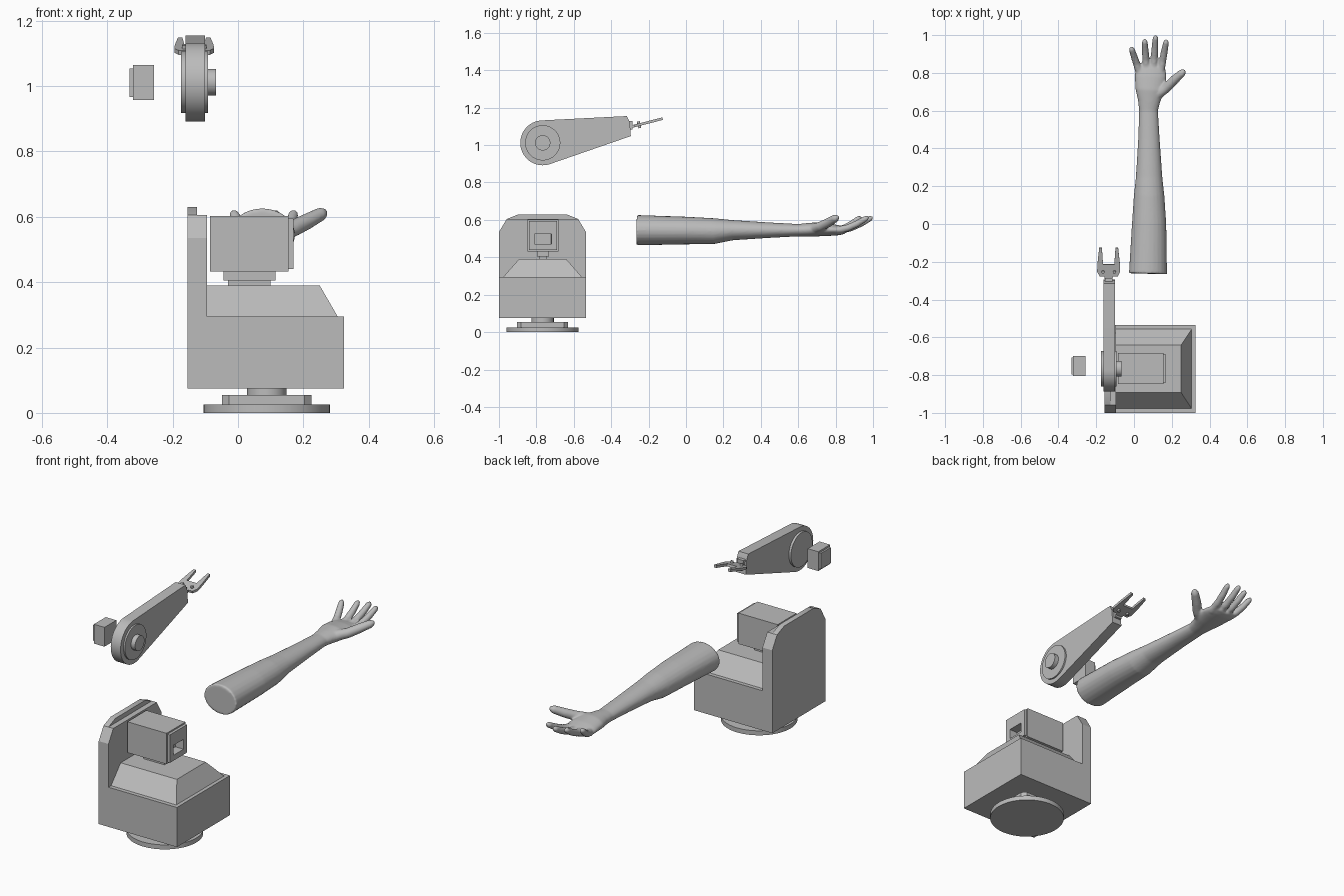
import bpy, bmesh
from math import radians, sin, cos, tau
from mathutils import Vector

cube = bpy.data.objects.get("Cube")
if cube:
    bpy.data.objects.remove(cube, do_unlink=True)

grey = bpy.data.materials.new("plain_grey")
grey.use_nodes = True
grey.diffuse_color = (0.5, 0.5, 0.5, 1)
grey.node_tree.nodes["Principled BSDF"].inputs["Base Color"].default_value = (0.5, 0.5, 0.5, 1)


def finish(name, bm):
    bmesh.ops.recalc_face_normals(bm, faces=bm.faces)
    mesh = bpy.data.meshes.new(name)
    bm.to_mesh(mesh)
    bm.free()
    mesh.materials.append(grey)
    mesh.shade_smooth()
    mesh.set_sharp_from_angle(angle=radians(30))
    obj = bpy.data.objects.new(name, mesh)
    bpy.context.collection.objects.link(obj)
    return obj


def skin(bm, rings):
    """Join closed rings of points with quads and cap both ends."""
    loops = [[bm.verts.new(p) for p in ring] for ring in rings]
    n = len(loops[0])
    for a, b in zip(loops, loops[1:]):
        for i in range(n):
            j = (i + 1) % n
            bm.faces.new((a[i], a[j], b[j], b[i]))
    bm.faces.new(loops[0][::-1])
    bm.faces.new(loops[-1])


def prism(name, pts, axis, a, b):
    """Extrude a 2D outline along an axis from a to b."""
    place = {"x": lambda p, d: (d, p[0], p[1]), "z": lambda p, d: (p[0], p[1], d)}[axis]
    bm = bmesh.new()
    skin(bm, [[place(p, d) for p in pts] for d in (a, b)])
    return finish(name, bm)


def rect(x0, x1, y0, y1):
    return [(x0, y0), (x1, y0), (x1, y1), (x0, y1)]


def box(name, x, y, z):
    return prism(name, rect(*x, *y), "z", *z)


def circle(cx, cy, r, n=48, start=0, sweep=360):
    steps = n if sweep == 360 else n - 1
    angles = [radians(start + sweep * i / steps) for i in range(n)]
    return [(cx + r * cos(t), cy + r * sin(t)) for t in angles]


def tube(bm, path, n=24):
    """Loft ellipses along a path of (centre, half width, half height)."""
    rings = []
    for i, (c, rw, rh) in enumerate(path):
        t = Vector(path[min(i + 1, len(path) - 1)][0]) - Vector(path[max(i - 1, 0)][0])
        u = t.cross(Vector((0, 0, 1))).normalized()
        v = u.cross(t).normalized()
        rings.append([Vector(c) + u * rw * cos(tau * k / n) + v * rh * sin(tau * k / n)
                      for k in range(n)])
    skin(bm, rings)


# Turntable and housing
AX, AY = 0.088, -0.767
prism("turntable_disc", circle(AX, AY, 0.193, 64), "z", 0, 0.025)
h, c = 0.137, 0.115
prism("turntable_hub", [(AX + sx * a, AY + sy * b) for sx, sy, a, b in (
    (1, -1, c, h), (1, -1, h, c), (1, 1, h, c), (1, 1, c, h),
    (-1, 1, c, h), (-1, 1, h, c), (-1, -1, h, c), (-1, -1, c, h))], "z", 0.025, 0.055)
prism("turntable_spindle", circle(AX, AY, 0.06), "z", 0.055, 0.076)
box("housing", (-0.155, 0.325), (-1, -0.535), (0.075, 0.295))

bm = bmesh.new()
skin(bm, [[(x, y, 0.295) for x, y in rect(-0.1, 0.305, -0.977, -0.557)],
          [(x, y, 0.39) for x, y in rect(-0.1, 0.25, -0.893, -0.64)]])
finish("housing_sloped_top", bm)

# Upright wall, with a lower inner layer
low = [(-1, 0.29), (-0.535, 0.29), (-0.535, 0.535), (-0.577, 0.605)]
prism("wall_outer", low + [(-0.64, 0.63), (-0.895, 0.63), (-0.958, 0.605), (-1, 0.535)],
      "x", -0.155, -0.125)
prism("wall_inner", low + [(-0.958, 0.605), (-1, 0.535)], "x", -0.125, -0.095)

# Shoulder motor: pocketed core with casing plates
bm = bmesh.new()
skin(bm, [[(x, y, z) for x, y in rect(-0.08, 0.17, -0.84, -0.69)] for z in (0.44, 0.595)])
bmesh.ops.recalc_face_normals(bm, faces=bm.faces)
end = max(bm.faces, key=lambda f: f.calc_center_median().x)
bmesh.ops.inset_individual(bm, faces=[end], thickness=0.02)
for v in end.verts:
    v.co.y = -0.81 if v.co.y < AY else -0.72
    v.co.z = 0.47 if v.co.z < 0.51 else 0.525
bmesh.ops.inset_individual(bm, faces=[end], thickness=0.001, depth=-0.05)
finish("motor_core", bm)
for name, z in (("bottom", (0.432, 0.447)), ("top", (0.59, 0.603))):
    box("motor_casing_" + name, (-0.085, 0.155), (-0.848, -0.682), z)
for name, y in (("front", (-0.848, -0.833)), ("back", (-0.697, -0.682))):
    box("motor_casing_" + name, (-0.085, 0.155), y, (0.445, 0.592))
box("motor_foot", (-0.045, 0.115), (-0.797, -0.733), (0.405, 0.434))
box("motor_foot_base", (-0.03, 0.1), (-0.787, -0.743), (0.388, 0.407))

# Machine arm link with joint discs
JY, JZ = -0.766, 1.012
prism("arm_link", circle(JY, JZ, 0.12, 40, 93, 196)
      + [(-0.295, 1.048), (-0.3, 1.12), (-0.316, 1.155)], "x", -0.161, -0.101)
prism("joint_disc", circle(JY, JZ, 0.094, 64), "x", -0.174, -0.092)
prism("joint_boss", circle(JY, JZ, 0.041), "x", -0.094, -0.067)

# Gripper, laid out flat and then tilted up
GRIP = Vector((-0.134, -0.285, 1.1))
box("gripper_wrist", (-0.154, -0.114), (-0.312, -0.285), (1.082, 1.128))
half = [(0.02, -0.015), (0.022, 0.01), (0.048, 0.01), (0.061, 0.035), (0.059, 0.08),
        (0.05, 0.165), (0.036, 0.165), (0.03, 0.075)]
parts = [prism("gripper_claw", half + [(-x, y) for x, y in reversed(half)], "z", -0.007, 0.007)]
for side, s in (("left", 1), ("right", -1)):
    parts.append(prism("gripper_pin_" + side, circle(s * 0.03, 0.035, 0.008, 16), "z", -0.018, 0.018))
for part in parts:
    part.location = GRIP
    part.rotation_euler.x = radians(14.5)

# Detached elbow motor
box("small_motor_body", (-0.322, -0.257), (-0.804, -0.70), (0.957, 1.064))
box("small_motor_end", (-0.332, -0.322), (-0.796, -0.708), (0.967, 1.054))

# Human forearm and palm
bm = bmesh.new()
tube(bm, [((cx, y, cz), rw, rh) for y, cx, cz, rw, rh in (
    (-0.263, 0.074, 0.545, 0.101, 0.081), (0, 0.08, 0.543, 0.091, 0.074),
    (0.15, 0.08, 0.54, 0.081, 0.069), (0.25, 0.08, 0.545, 0.07, 0.054),
    (0.45, 0.079, 0.545, 0.057, 0.041), (0.6, 0.077, 0.545, 0.05, 0.033),
    (0.65, 0.08, 0.547, 0.059, 0.036), (0.71, 0.085, 0.55, 0.078, 0.038),
    (0.78, 0.088, 0.547, 0.084, 0.032), (0.82, 0.087, 0.544, 0.08, 0.026),
    (0.85, 0.087, 0.543, 0.062, 0.018))])


def finger(points, radius):
    path = [(p, radius * k, radius * k) for p, k in zip(points, (1.1, 1, 0.95, 0.8))]
    tip = Vector(points[-1]) + (Vector(points[-1]) - Vector(points[-2])).normalized() * radius * 0.8
    tube(bm, path + [(tip, radius * 0.35, radius * 0.35)], 16)


# Four fingers curling upward, then the thumb
for bx, by, tx, ty in ((0.03, 0.8, -0.012, 0.925), (0.066, 0.81, 0.057, 0.965),
                       (0.103, 0.81, 0.114, 0.985), (0.14, 0.8, 0.17, 0.963)):
    finger([(bx + (tx - bx) * k, by + (ty - by) * k, 0.542 + 0.066 * k ** 1.6)
            for k in (0, 0.4, 0.7, 1)], 0.019)
finger([(0.115, 0.68, 0.55), (0.17, 0.72, 0.565), (0.21, 0.76, 0.585), (0.255, 0.8, 0.609)], 0.026)

# Fuse the hand into one smooth skin
hand = finish("forearm_and_hand", bm)
fuse = hand.modifiers.new("Fuse", "REMESH")
fuse.mode = "VOXEL"
fuse.voxel_size = 0.006
fuse.use_smooth_shade = True
soften = hand.modifiers.new("Soften", "SMOOTH")
soften.factor = 0.5
soften.iterations = 4
